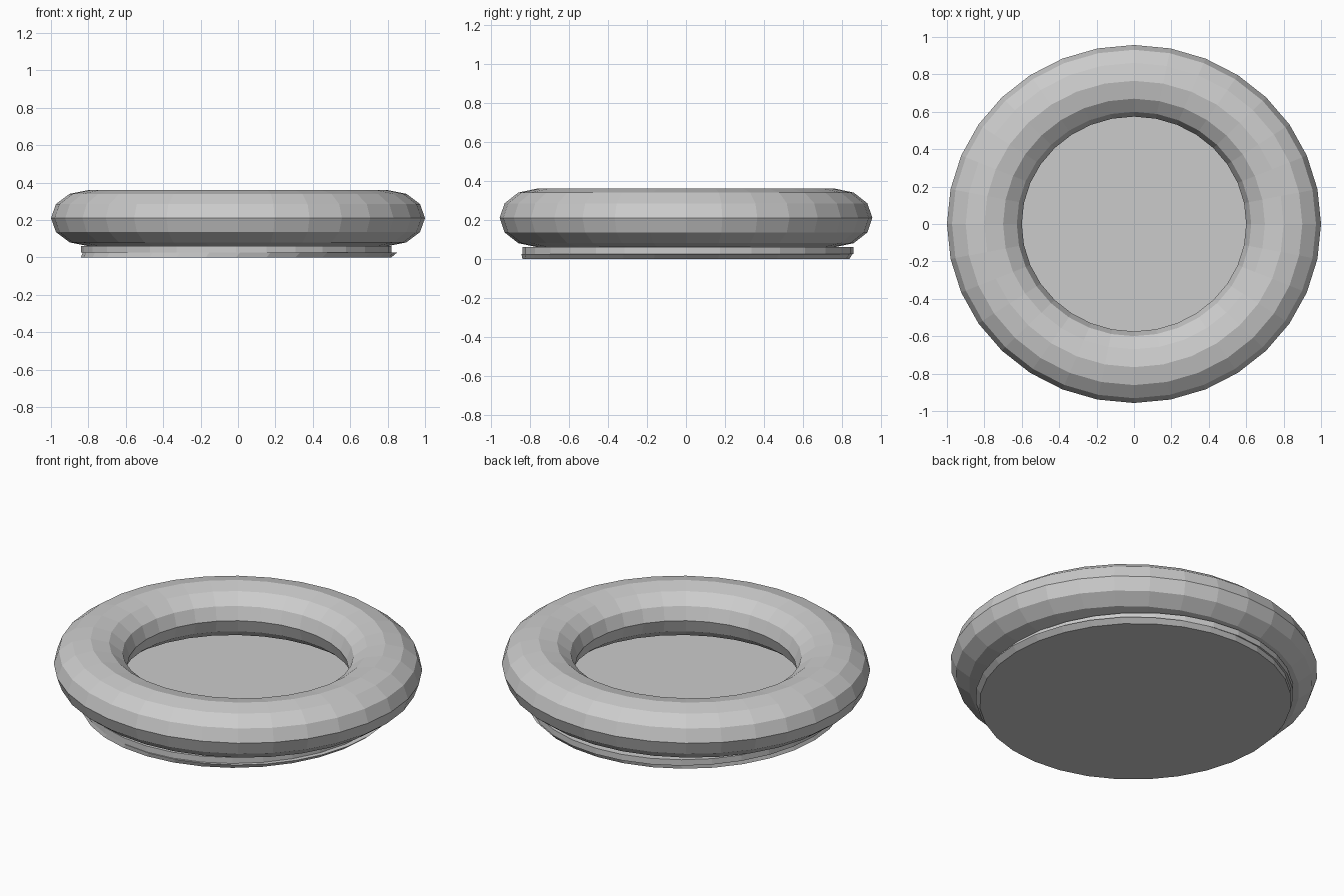
import bpy
import bmesh
from math import sin, cos, tau

if "Cube" in bpy.data.objects:
    bpy.data.objects.remove(bpy.data.objects["Cube"])

SIDES = 32


def loft(name, rings, close_ring=False):
    """Join elliptical rings (cx, cy, rx, ry, z); cap the ends or close the loop."""
    bm = bmesh.new()
    loops = []
    for cx, cy, rx, ry, z in rings:
        loops.append([bm.verts.new((cx + rx * cos(tau * i / SIDES),
                                    cy + ry * sin(tau * i / SIDES), z))
                      for i in range(SIDES)])
    pairs = list(zip(loops, loops[1:]))
    if close_ring:
        pairs.append((loops[-1], loops[0]))
    else:
        bm.faces.new(loops[0][::-1])
        bm.faces.new(loops[-1])
    for a, b in pairs:
        for i in range(SIDES):
            j = (i + 1) % SIDES
            bm.faces.new((a[i], a[j], b[j], b[i]))
    bmesh.ops.recalc_face_normals(bm, faces=bm.faces)
    mesh = bpy.data.meshes.new(name)
    bm.to_mesh(mesh)
    bm.free()
    obj = bpy.data.objects.new(name, mesh)
    bpy.context.collection.objects.link(obj)
    return obj


# Flattened twelve-sided tube, slightly narrower front to back
tube = []
for k in range(12):
    a = tau * k / 12
    r = 0.8 + 0.2 * cos(a)
    tube.append((0, 0, r, r * 0.957, 0.21 + 0.15 * sin(a)))
loft("inflated_ring", tube, close_ring=True)

# Floor disc touching the underside of the ring
loft("floor_disc", [(-0.01, 0.01, 0.83, 0.85, 0.025),
                    (-0.01, 0.01, 0.83, 0.85, 0.06)])

# Thin bottom disc, sheared a little so its right edge overhangs
loft("bottom_disc", [(-0.01, 0, 0.83, 0.84, 0.0),
                     (0.01, 0.005, 0.84, 0.85, 0.025)])
